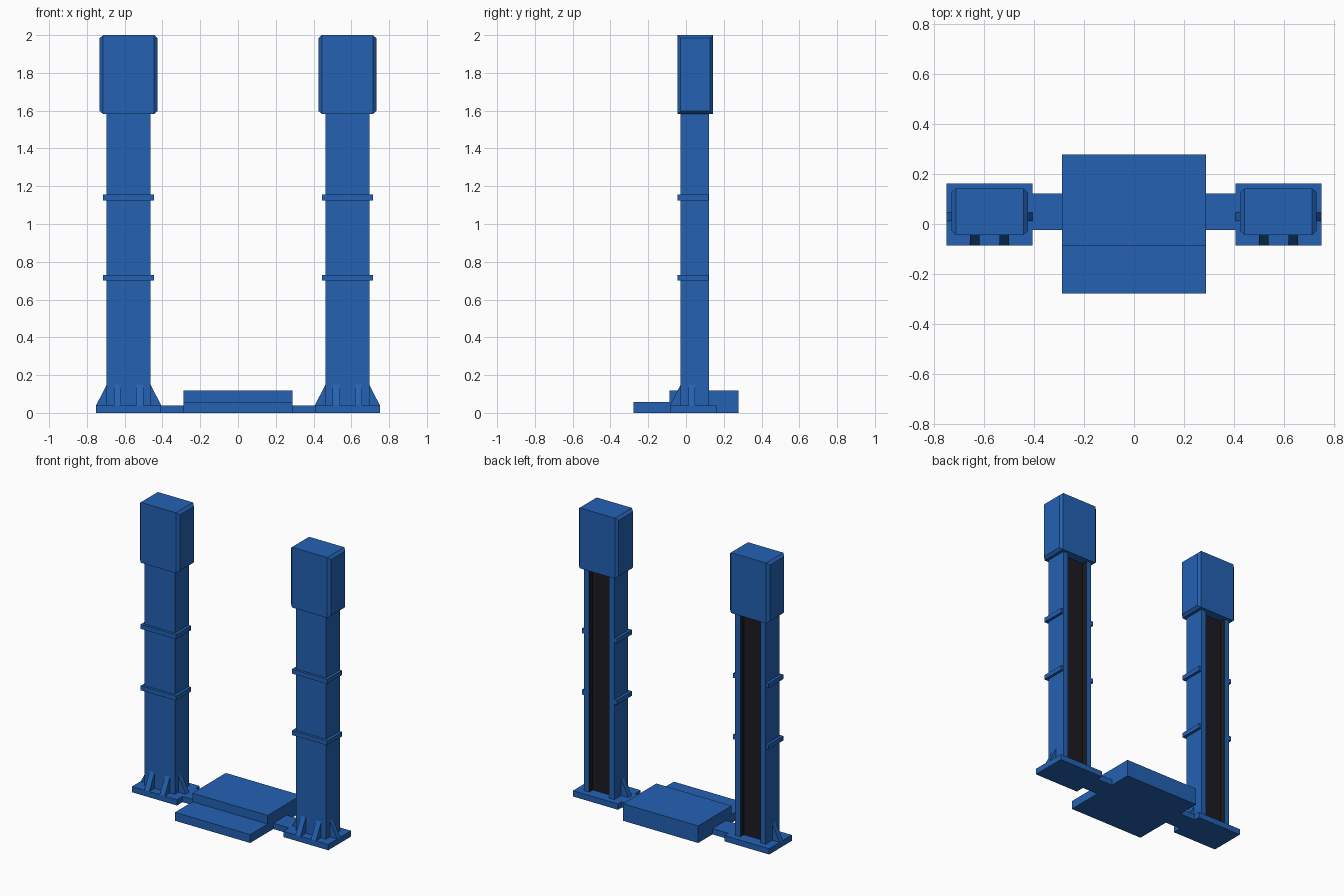
import bpy, bmesh
from mathutils import Vector

if "Cube" in bpy.data.objects:
    bpy.data.objects.remove(bpy.data.objects["Cube"])


def material(name, rgb):
    m = bpy.data.materials.new(name)
    m.diffuse_color = (*rgb, 1)
    m.use_nodes = True
    m.node_tree.nodes["Principled BSDF"].inputs["Base Color"].default_value = m.diffuse_color
    return m


BLUE = material("blue_paint", (0.017, 0.12, 0.45))
BLACK = material("black_rubber", (0.011, 0.011, 0.016))


def finish(name, bm, paint_rule=None):
    bmesh.ops.recalc_face_normals(bm, faces=bm.faces[:])
    if paint_rule:
        for f in bm.faces:
            f.material_index = 1 if paint_rule(f) else 0
    mesh = bpy.data.meshes.new(name)
    bm.to_mesh(mesh)
    bm.free()
    mesh.materials.append(BLUE)
    if paint_rule:
        mesh.materials.append(BLACK)
    ob = bpy.data.objects.new(name, mesh)
    bpy.context.collection.objects.link(ob)
    return ob


def prism(name, points, offset, paint_rule=None):
    """Extrude a closed planar profile along an offset vector."""
    bm = bmesh.new()
    face = bm.faces.new([bm.verts.new(p) for p in points])
    new = bmesh.ops.extrude_face_region(bm, geom=[face])["geom"]
    verts = [v for v in new if isinstance(v, bmesh.types.BMVert)]
    bmesh.ops.translate(bm, verts=verts, vec=Vector(offset))
    return finish(name, bm, paint_rule)


def box(name, x0, x1, y0, y1, z0, z1):
    pts = [(x0, y0, z0), (x1, y0, z0), (x1, y1, z0), (x0, y1, z0)]
    return prism(name, pts, (0, 0, z1 - z0))


def head_cover(name, cx):
    # Box whose two side ends taper in like shallow frustums
    bm = bmesh.new()
    rings = []
    for x, inset in ((-.153, .016), (-.135, 0), (.135, 0), (.153, .016)):
        y0, y1, z0, z1 = -.044 + inset, .143 - inset, 1.582 + inset, 2.0 - inset
        rings.append([bm.verts.new((cx + x, y, z))
                      for y, z in ((y0, z0), (y1, z0), (y1, z1), (y0, z1))])
    for a, b in zip(rings, rings[1:]):
        for i in range(4):
            j = (i + 1) % 4
            bm.faces.new((a[i], a[j], b[j], b[i]))
    bm.faces.new(rings[0])
    bm.faces.new(rings[-1])
    finish(name, bm)


PLATE = 0.04            # base plate thickness
Y0, Y1 = -.028, .123    # column front and back
HW, SLOT, DEPTH = .116, .077, .04

for side, s in (("left", -1), ("right", 1)):
    cx = s * .579
    box(side + "_base_plate", cx - .172, cx + .172, -.086, .163, 0, PLATE)

    # Column: channel section with a black slot in the back
    profile = [(-HW, Y0), (HW, Y0), (HW, Y1), (SLOT, Y1), (SLOT, Y1 - DEPTH),
               (-SLOT, Y1 - DEPTH), (-SLOT, Y1), (-HW, Y1)]

    def in_slot(f):
        c = f.calc_center_median()
        return (abs(c.x - cx) < SLOT + .002 and Y0 + .01 < c.y < Y1 - .01
                and abs(f.normal.z) < .5)

    prism(side + "_column", [(cx + x, y, PLATE) for x, y in profile],
          (0, 0, 1.56), in_slot)
    head_cover(side + "_head_cover", cx)

    # Bands wrapping the front and sides of the column
    for n, z in enumerate((.70, 1.125)):
        u = [(-.135, -.045), (.135, -.045), (.135, .12), (HW, .12),
             (HW, Y0), (-HW, Y0), (-HW, .12), (-.135, .12)]
        prism(f"{side}_band_{n + 1}", [(cx + x, y, z) for x, y in u], (0, 0, .031))

    # Triangular gussets: one on each side, two at the front
    for d, label in ((-1, "left"), (1, "right")):
        pts = [(cx + d * .172, .012, PLATE), (cx + d * HW, .012, PLATE),
               (cx + d * HW, .012, .15)]
        prism(f"{side}_side_gusset_{label}", pts, (0, .035, 0))
        x = cx + d * .059 - .019
        pts = [(x, -.086, PLATE), (x, Y0, PLATE), (x, Y0, .15)]
        prism(f"{side}_front_gusset_{label}", pts, (.038, 0, 0))

    # Bar joining the base plate to the middle platform
    xs = sorted((s * .407, s * .288))
    box(side + "_link_bar", xs[0], xs[1], -.025, .122, 0, PLATE)

# Stepped middle platform
steps = [(-.278, 0), (.278, 0), (.278, .118), (-.087, .118), (-.087, .058), (-.278, .058)]
prism("platform", [(-.288, y, z) for y, z in steps], (.576, 0, 0))
